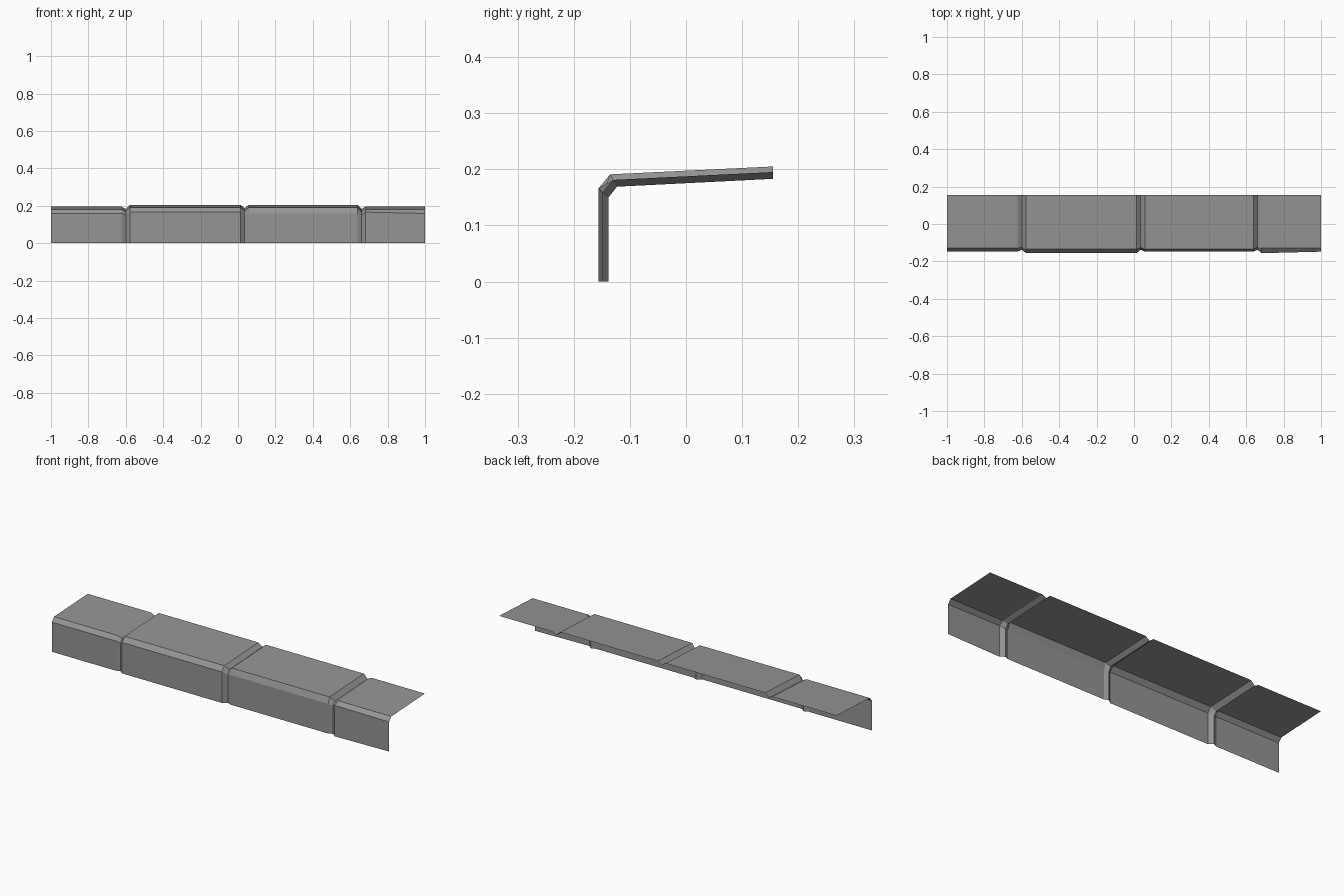
import bpy
import bmesh

cube = bpy.data.objects.get("Cube")
if cube:
    bpy.data.objects.remove(cube)

# Single matte stone colour
stone = bpy.data.materials.new("grey_stone")
stone.use_nodes = True
grey = (0.3, 0.3, 0.3, 1)
stone.diffuse_color = grey
stone.node_tree.nodes["Principled BSDF"].inputs["Base Color"].default_value = grey

# Bent sheet cross-section (y, z): raised block face and groove bottom
RAISED = [(-0.156, 0), (-0.156, 0.166), (-0.135, 0.191), (0.155, 0.205)]
SUNK = [(-0.138, 0), (-0.138, 0.15), (-0.123, 0.169), (0.155, 0.183)]

# Stations along the ledge: x, front inset, top inset (0 raised, 1 sunk)
STATIONS = [
    (-1.0, 0.45, 0.45), (-0.622, 0.45, 0.45), (-0.6, 1, 1),
    (-0.578, 0, 0), (0.013, 0, 0), (0.036, 1, 0.8),
    (0.058, 0.45, 0), (0.638, 0.45, 0), (0.66, 1, 1),
    (0.683, 0, 0.45), (1.0, 0.45, 0.45),
]


def section(bm, x, front, top):
    """One cross-section row, with front and top inset separately."""
    row = []
    for i, (a, b) in enumerate(zip(RAISED, SUNK)):
        ty = front if i < 2 else top
        y = a[0] + (b[0] - a[0]) * ty
        z = a[1] + (b[1] - a[1]) * (front if i < 2 else top)
        row.append(bm.verts.new((x, y, z)))
    return row


# Continuous block ledge with V grooves between the blocks
bm = bmesh.new()
rows = [section(bm, *s) for s in STATIONS]
for left, right in zip(rows, rows[1:]):
    for i in range(len(RAISED) - 1):
        bm.faces.new((left[i], right[i], right[i + 1], left[i + 1]))

mesh = bpy.data.meshes.new("block_ledge")
bm.to_mesh(mesh)
bm.free()
mesh.materials.append(stone)
ledge = bpy.data.objects.new("block_ledge", mesh)
bpy.context.collection.objects.link(ledge)
